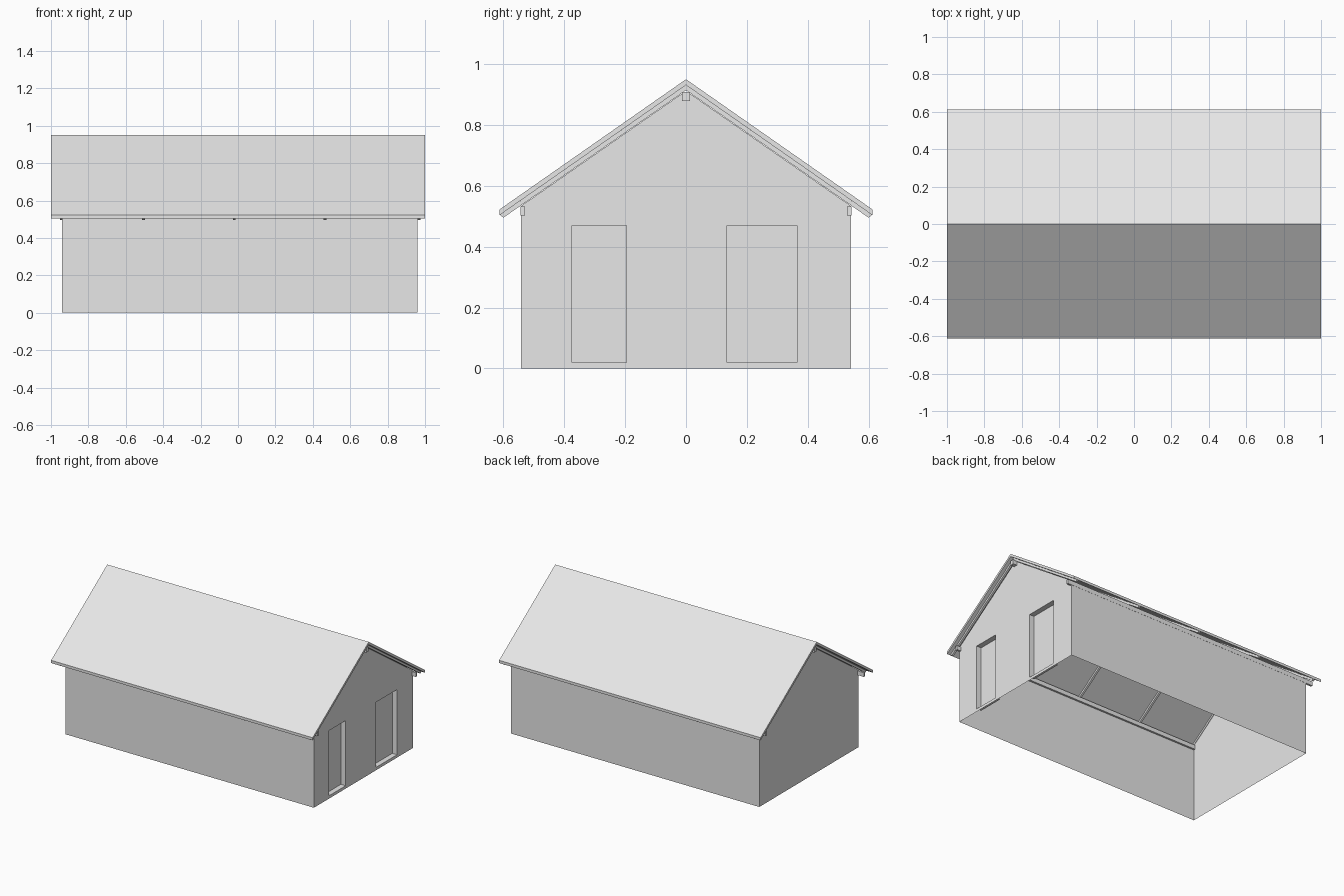
import bpy
import bmesh

cube = bpy.data.objects.get("Cube")
if cube:
    bpy.data.objects.remove(cube, do_unlink=True)

# One plain grey for the whole building
GREY = (0.8, 0.8, 0.8, 1.0)
grey = bpy.data.materials.new("plain_grey")
grey.use_nodes = True
grey.diffuse_color = GREY
grey.node_tree.nodes["Principled BSDF"].inputs["Base Color"].default_value = GREY

SLOPE = 0.698                 # roof rise per unit of depth
WALL_Y = 0.542                # half depth of the walls
LEFT_X, RIGHT_X = -0.94, 0.96 # end walls in x
BEAM_Y = 0.013                # half width of the ridge beam


def finish(name, bm):
    bmesh.ops.remove_doubles(bm, verts=bm.verts, dist=0.0001)
    mesh = bpy.data.meshes.new(name)
    bm.to_mesh(mesh)
    bm.free()
    mesh.materials.append(grey)
    obj = bpy.data.objects.new(name, mesh)
    bpy.context.collection.objects.link(obj)
    return obj


def face(bm, points):
    return bm.faces.new([bm.verts.new(p) for p in points])


def extrude_x(name, profile, x0, x1):
    """Solid bar along x with a (y, z) cross-section."""
    bm = bmesh.new()
    cap = face(bm, [(x0, y, z) for y, z in profile])
    made = bmesh.ops.extrude_face_region(bm, geom=[cap], use_keep_orig=True)
    moved = [v for v in made["geom"] if isinstance(v, bmesh.types.BMVert)]
    bmesh.ops.translate(bm, verts=moved, vec=(x1 - x0, 0, 0))
    bmesh.ops.recalc_face_normals(bm, faces=bm.faces)
    return finish(name, bm)


def gable_z(y):
    """Height of the end walls, just below the rafters."""
    return 0.912 - SLOPE * max(abs(y), BEAM_Y)


# Walls: open-bottomed shell of single surfaces
bm = bmesh.new()
eave = gable_z(WALL_Y)
for side in (-1, 1):
    loop = [(LEFT_X, side * WALL_Y, 0), (RIGHT_X, side * WALL_Y, 0),
            (RIGHT_X, side * WALL_Y, eave), (LEFT_X, side * WALL_Y, eave)]
    face(bm, loop if side < 0 else loop[::-1])

# Plain left end wall
ys = (WALL_Y, -WALL_Y)
tops = (-WALL_Y, -BEAM_Y, BEAM_Y, WALL_Y)
face(bm, [(LEFT_X, y, 0) for y in ys] + [(LEFT_X, y, gable_z(y)) for y in tops])

# Right end wall in columns, with two recessed openings
openings = [(-0.375, -0.195), (0.135, 0.365)]
SILL, HEAD, DEPTH = 0.02, 0.47, 0.036
columns = sorted({-WALL_Y, -BEAM_Y, BEAM_Y, WALL_Y, *openings[0], *openings[1]})
for y0, y1 in zip(columns, columns[1:]):
    def panel(low, high0, high1, x=RIGHT_X):
        face(bm, [(x, y0, low), (x, y1, low), (x, y1, high1), (x, y0, high0)])

    if (y0, y1) not in openings:
        panel(0, gable_z(y0), gable_z(y1))
        continue
    panel(0, SILL, SILL)
    panel(HEAD, gable_z(y0), gable_z(y1))
    back = RIGHT_X - DEPTH
    panel(SILL, HEAD, HEAD, back)
    rim = [(y0, SILL), (y1, SILL), (y1, HEAD), (y0, HEAD)]
    for a, b in zip(rim, rim[1:] + rim[:1]):
        face(bm, [(RIGHT_X, *a), (RIGHT_X, *b), (back, *b), (back, *a)])
finish("walls", bm)


def chevron(outer_y, outer_z, inner_y, ridge_top, ridge_bottom):
    """Inverted V cross-section, mirrored about y = 0."""
    inner_z = ridge_bottom - SLOPE * inner_y
    return [(-outer_y, outer_z), (0, ridge_top), (outer_y, outer_z),
            (inner_y, inner_z), (0, ridge_bottom), (-inner_y, inner_z)]


# Roof slab
extrude_x("roof", chevron(0.613, 0.522, 0.613, 0.95, 0.931), -1.0, 1.0)

# Rafter pairs under the roof
for i, x in enumerate((-0.945, -0.505, -0.02, 0.465, 0.968)):
    extrude_x(f"rafter_pair_{i + 1}", chevron(0.611, 0.5045, 0.6, 0.931, 0.914),
              x - 0.007, x + 0.007)


# Lengthwise beams showing under the overhangs at both ends
def beam(name, y0, y1, z0, z1):
    extrude_x(name, [(y0, z0), (y1, z0), (y1, z1), (y0, z1)], -0.99, 0.99)


beam("ridge_beam", -BEAM_Y, BEAM_Y, 0.878, 0.908)
beam("front_wall_plate", -0.543, -0.529, 0.503, 0.532)
beam("back_wall_plate", 0.529, 0.543, 0.503, 0.532)
